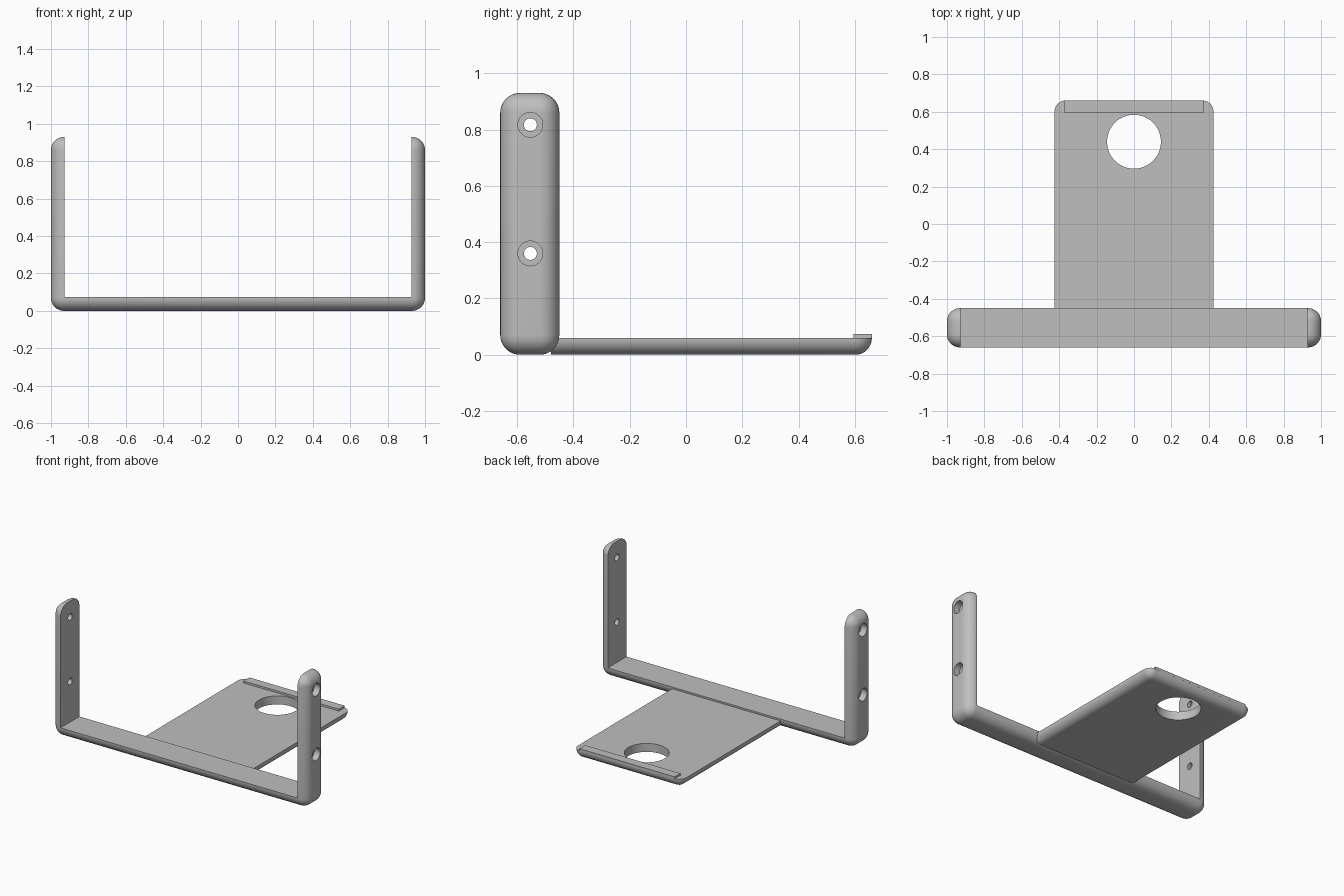
import bpy, bmesh, math
from mathutils import Matrix, Vector

if "Cube" in bpy.data.objects:
    bpy.data.objects.remove(bpy.data.objects["Cube"])

grey = bpy.data.materials.new("plain grey")
grey.diffuse_color = (0.52, 0.52, 0.52, 1)
grey.use_nodes = True
grey.node_tree.nodes["Principled BSDF"].inputs["Base Color"].default_value = grey.diffuse_color


def make_object(name, bm):
    mesh = bpy.data.meshes.new(name)
    bm.to_mesh(mesh)
    bm.free()
    obj = bpy.data.objects.new(name, mesh)
    bpy.context.collection.objects.link(obj)
    mesh.materials.append(grey)
    return obj


def box(name, low, high, radius=0):
    low, high = Vector(low), Vector(high)
    bm = bmesh.new()
    bmesh.ops.create_cube(bm, size=1)
    bmesh.ops.scale(bm, vec=high - low, verts=bm.verts)
    bmesh.ops.translate(bm, vec=(low + high) / 2, verts=bm.verts)
    if radius:
        bmesh.ops.bevel(bm, geom=bm.edges[:], offset=radius, segments=10,
                        profile=0.5, affect='EDGES')
    return make_object(name, bm)


def cylinder(name, centre, radius, depth, axis):
    bm = bmesh.new()
    turn = Matrix.Rotation(math.pi / 2, 4, 'Y') if axis == 'X' else Matrix()
    bmesh.ops.create_cone(bm, cap_ends=True, segments=48, radius1=radius, radius2=radius,
                          depth=depth, matrix=Matrix.Translation(centre) @ turn)
    return make_object(name, bm)


def cut(obj, cutters):
    for cutter in cutters:
        mod = obj.modifiers.new("cut", 'BOOLEAN')
        mod.operation, mod.solver, mod.object = 'DIFFERENCE', 'EXACT', cutter
    bpy.context.view_layer.update()
    result = obj.evaluated_get(bpy.context.evaluated_depsgraph_get())
    mesh = bpy.data.meshes.new_from_object(result)
    obj.modifiers.clear()
    obj.data = mesh
    for cutter in cutters:
        bpy.data.objects.remove(cutter)


def smooth(obj):
    bpy.ops.object.select_all(action='DESELECT')
    obj.select_set(True)
    bpy.context.view_layer.objects.active = obj
    bpy.ops.object.shade_smooth_by_angle(angle=math.radians(30))


# U-shaped bracket: rounded block with a sharp-edged inner opening
bracket = box("bracket", (-1, -0.66, 0), (1, -0.45, 0.93), 0.07)
cutters = [box("opening", (-0.928, -1, 0.073), (0.928, 0, 1.5))]
# Counterbored screw holes through both arms
for z in (0.36, 0.817):
    cutters.append(cylinder("screw_hole", (0, -0.553, z), 0.023, 3, 'X'))
    for side in (-1, 1):
        cutters.append(cylinder("counterbore", (side * 1.04, -0.553, z), 0.044, 0.17, 'X'))
cut(bracket, cutters)
smooth(bracket)

# Shelf plate: rounded underside and back corners, flat top, sharp front, round hole
plate = box("shelf_plate", (-0.425, -0.7, 0), (0.425, 0.66, 0.3), 0.058)
cut(plate, [box("top_trim", (-1, -1, 0.06), (1, 1, 1)),
            box("front_trim", (-1, -1, -1), (1, -0.48, 1)),
            cylinder("round_hole", (0, 0.44, 0), 0.144, 1, 'Z')])
smooth(plate)

# Low retaining lip along the back of the plate
box("back_lip", (-0.373, 0.595, 0.055), (0.373, 0.66, 0.074))
